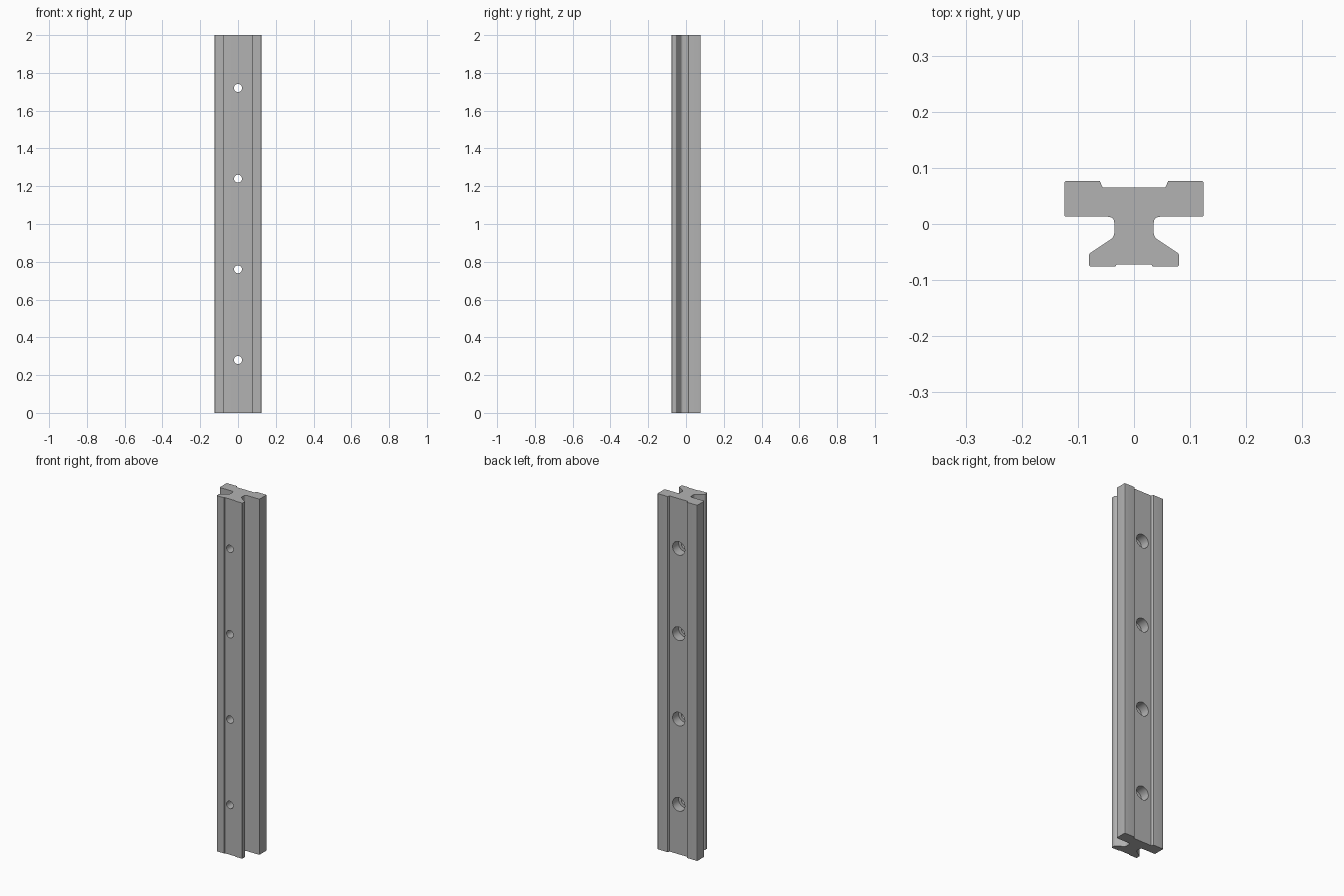
import bpy
import bmesh
from math import radians
from mathutils import Matrix, Vector

LENGTH = 2.0
HOLE_HEIGHTS = [0.28 + 0.48 * i for i in range(4)]

if "Cube" in bpy.data.objects:
    bpy.data.objects.remove(bpy.data.objects["Cube"], do_unlink=True)

steel = bpy.data.materials.new("grey_steel")
steel.use_nodes = True
colour = (0.45, 0.45, 0.45, 1)
steel.diffuse_color = colour
steel.node_tree.nodes["Principled BSDF"].inputs["Base Color"].default_value = colour


def make_object(name, bm):
    bmesh.ops.recalc_face_normals(bm, faces=bm.faces)
    mesh = bpy.data.meshes.new(name)
    bm.to_mesh(mesh)
    bm.free()
    mesh.materials.append(steel)
    obj = bpy.data.objects.new(name, mesh)
    bpy.context.collection.objects.link(obj)
    return obj


def rounded(corners, steps=5):
    """Replace each (x, y, radius) corner by a curve of the given setback."""
    points = []
    for i, (x, y, r) in enumerate(corners):
        corner = Vector((x, y))
        if r == 0:
            points.append(corner)
            continue
        before = Vector(corners[i - 1][:2])
        after = Vector(corners[(i + 1) % len(corners)][:2])
        start = corner + (before - corner).normalized() * r
        end = corner + (after - corner).normalized() * r
        for s in range(steps + 1):
            t = s / steps
            points.append(start * (1 - t) ** 2 + corner * 2 * t * (1 - t) + end * t * t)
    return points


def hole_cutter(name, radius, y_front, y_back):
    """A row of cylinders lying along y, one for each screw hole."""
    bm = bmesh.new()
    for z in HOLE_HEIGHTS:
        place = Matrix.Translation((0, (y_front + y_back) / 2, z))
        bmesh.ops.create_cone(
            bm, cap_ends=True, segments=40, radius1=radius, radius2=radius,
            depth=y_back - y_front, matrix=place @ Matrix.Rotation(radians(90), 4, "X"))
    cutter = make_object(name, bm)
    cutter.hide_render = True
    return cutter


# Rail: right half of the cross-section, mirrored and extruded upwards
half = [
    (0.031, -0.072, 0), (0.033, -0.076, 0),
    (0.08, -0.076, 0.004), (0.08, -0.053, 0.003),
    (0.035, -0.023, 0.008), (0.035, 0.013, 0.012),
    (0.124, 0.013, 0.004), (0.124, 0.077, 0.005),
    (0.061, 0.077, 0.002), (0.056, 0.065, 0),
]
corners = half + [(-x, y, r) for x, y, r in reversed(half)]
bm = bmesh.new()
base = bm.faces.new([bm.verts.new((p.x, p.y, 0)) for p in rounded(corners)])
top = bmesh.ops.extrude_face_region(bm, geom=[base], use_keep_orig=True)["geom"]
bmesh.ops.translate(bm, vec=(0, 0, LENGTH),
                    verts=[v for v in top if isinstance(v, bmesh.types.BMVert)])
rail = make_object("rail", bm)

# Screw holes: narrow bores right through, wide counterbores from the back
cutters = [hole_cutter("screw_bores", 0.021, -0.15, 0.15),
           hole_cutter("counterbores", 0.038, 0.012, 0.15)]
bpy.context.view_layer.objects.active = rail
for cutter in cutters:
    cut = rail.modifiers.new(cutter.name, "BOOLEAN")
    cut.operation = "DIFFERENCE"
    cut.solver = "EXACT"
    cut.object = cutter
    bpy.ops.object.modifier_apply(modifier=cut.name)
    bpy.data.objects.remove(cutter, do_unlink=True)

# Smooth the bores and rounded corners, keep the edges crisp
bpy.ops.object.select_all(action="DESELECT")
rail.select_set(True)
bpy.ops.object.shade_smooth_by_angle(angle=radians(30))
